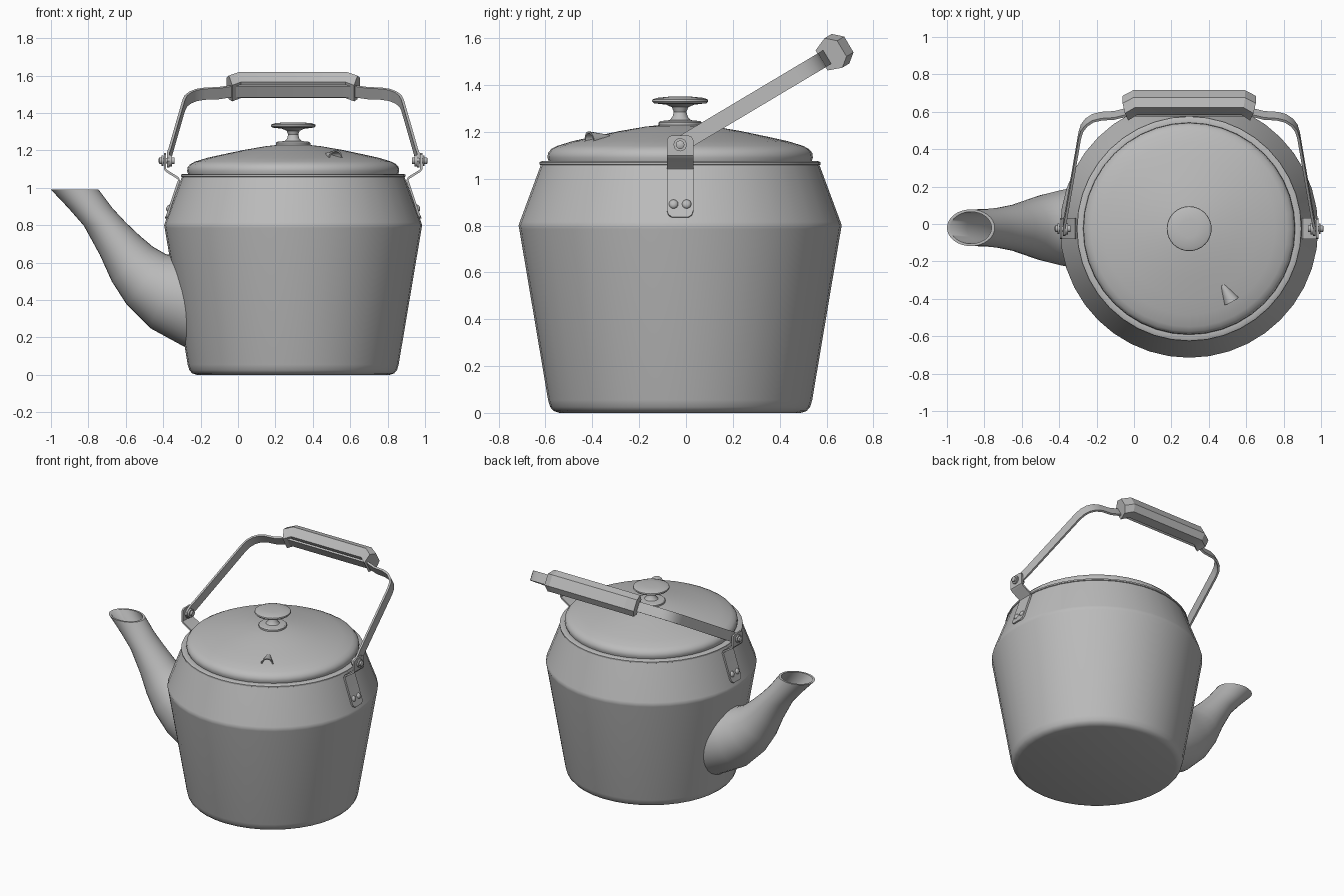
import bpy, bmesh, math
from mathutils import Vector

old = bpy.data.objects.get("Cube")
if old:
    bpy.data.objects.remove(old, do_unlink=True)

CX, CY = 0.295, -0.025          # body axis
PIVOT_Z, TILT = 1.145, math.radians(30.8)
SEG = 40

steel = bpy.data.materials.new("grey_steel")
steel.use_nodes = True
GREY = (0.5, 0.5, 0.5, 1)
steel.diffuse_color = GREY
steel.node_tree.nodes["Principled BSDF"].inputs["Base Color"].default_value = GREY


def loft(name, rings, angle=30, caps=(True, True)):
    """Skin a list of closed rings into one mesh object."""
    bm = bmesh.new()
    rows = [[bm.verts.new(p) for p in ring] for ring in rings]
    n = len(rows[0])
    for a, b in zip(rows, rows[1:]):
        for i in range(n):
            j = (i + 1) % n
            bm.faces.new((a[i], a[j], b[j], b[i]))
    for row, cap in ((rows[0], caps[0]), (rows[-1], caps[1])):
        if cap:
            bm.faces.new(row)
    bmesh.ops.recalc_face_normals(bm, faces=bm.faces)
    mesh = bpy.data.meshes.new(name)
    bm.to_mesh(mesh)
    bm.free()
    obj = bpy.data.objects.new(name, mesh)
    bpy.context.collection.objects.link(obj)
    mesh.materials.append(steel)
    bpy.ops.object.select_all(action="DESELECT")
    obj.select_set(True)
    bpy.context.view_layer.objects.active = obj
    bpy.ops.object.shade_smooth_by_angle(angle=math.radians(angle))
    return obj


def lathe(name, profile, center=(CX, CY, 0), axis=(0, 0, 1), seg=SEG, angle=30):
    """Revolve (radius, height) points about an axis."""
    turn = Vector((0, 0, 1)).rotation_difference(Vector(axis))
    steps = [2 * math.pi * i / seg for i in range(seg)]
    return loft(name, [[Vector(center) + turn @ Vector((r * math.cos(t), r * math.sin(t), h))
                        for t in steps] for r, h in profile], angle)


def strip(name, path, widths, thick, place):
    """Bent flat bar along a 2D path; place(a, b, w) maps it into space."""
    pts = [Vector(p) for p in path]
    rings = []
    for i, (p, w) in enumerate(zip(pts, widths)):
        t = (pts[min(i + 1, len(pts) - 1)] - pts[max(i - 1, 0)]).normalized()
        off = Vector((-t.y, t.x)) * thick / 2
        a, b = p + off, p - off
        rings.append([place(*a, w), place(*a, -w), place(*b, -w), place(*b, w)])
    return loft(name, rings)


# Body, rim and lid
lathe("body", [(0.515, 0), (0.54, 0.008), (0.555, 0.025), (0.564, 0.055),
               (0.687, 0.785), (0.69, 0.8), (0.685, 0.815), (0.595, 1.058)], angle=40)
lathe("rim", [(0.59, 1.055), (0.6, 1.06), (0.6, 1.07), (0.59, 1.075), (0.57, 1.075)])
lathe("lid", [(0.56, 1.07), (0.567, 1.09), (0.564, 1.11), (0.55, 1.127), (0.525, 1.14),
              (0.46, 1.16), (0.37, 1.18), (0.26, 1.203), (0.15, 1.222), (0.06, 1.232)], angle=50)

# Lid knob
lathe("knob", [(0.092, 1.225), (0.092, 1.24), (0.085, 1.246), (0.045, 1.25), (0.032, 1.265),
               (0.027, 1.285), (0.035, 1.305), (0.06, 1.316), (0.112, 1.322), (0.12, 1.33),
               (0.118, 1.338), (0.1, 1.345), (0.05, 1.35)], seg=32)

# Steam vent: a flaring hood, open at its outer end
out = Vector((0.2, -0.36, -0.06)).normalized()
side = out.cross(Vector((0, 0, 1))).normalized()
up = side.cross(out)
base = Vector((0.473, -0.325, 1.175))
vent = []
for d, r in ((0, 0.012), (0.05, 0.027), (0.1, 0.042), (0.1, 0.034), (0.03, 0.012)):
    vent.append([base + out * d + side * r * math.cos(t) + up * r * math.sin(t)
                 for t in (2 * math.pi * i / 16 for i in range(16))])
loft("steam_vent", vent)

# Spout: (lower x, lower z, upper x, upper z, half width)
sections = [(-0.25, 0.13, -0.25, 0.63, 0.22), (-0.36, 0.19, -0.28, 0.63, 0.215),
            (-0.47, 0.25, -0.32, 0.635, 0.2), (-0.594, 0.374, -0.385, 0.645, 0.175),
            (-0.675, 0.5, -0.455, 0.685, 0.148), (-0.738, 0.64, -0.524, 0.743, 0.125),
            (-0.824, 0.797, -0.6, 0.815, 0.108), (-0.91, 0.895, -0.67, 0.89, 0.1),
            (-1.0, 0.99, -0.745, 0.99, 0.098)]


def spout_ring(lx, lz, ux, uz, w, shrink=1.0):
    mid = Vector(((lx + ux) / 2, CY + 0.005, (lz + uz) / 2))
    half = Vector(((ux - lx) / 2, 0, (uz - lz) / 2)) * shrink
    return [mid + half * math.cos(t) + Vector((0, w * shrink * math.sin(t), 0))
            for t in (2 * math.pi * i / 32 for i in range(32))]


inner = [spout_ring(*s, shrink=0.87) for s in reversed(sections[2:])]
loft("spout", [spout_ring(*s) for s in sections] + inner, angle=50)

# Lugs, rivets and pivots on both sides
for s, label in ((1, "left"), (-1, "right")):
    def on_side(r, z, w):
        return Vector((CX + s * r, CY + w, z))

    strip(label + "_lug",
          [(0.68, 0.835), (0.677, 0.845), (0.67, 0.862), (0.61, 1.04), (0.617, 1.053),
           (0.677, 1.09), (0.685, 1.1), (0.685, 1.165), (0.685, 1.178), (0.685, 1.185)],
          [0.035, 0.05, 0.056, 0.056, 0.056, 0.056, 0.056, 0.056, 0.05, 0.035], 0.012, on_side)
    for w in (-0.028, 0.028):
        lathe(label + "_rivet", [(0.02, -0.015), (0.02, 0.006), (0.014, 0.013), (0.006, 0.016)],
              on_side(0.662, 0.89, w), (s, 0, 0.36), 16, 60)
    lathe(label + "_pivot", [(0.018, -0.05), (0.018, -0.036), (0.03, -0.036), (0.03, -0.022),
                             (0.014, -0.02), (0.014, 0.008), (0.028, 0.008), (0.028, 0.018),
                             (0.018, 0.018), (0.018, 0.03), (0.01, 0.034)],
          on_side(0.685, PIVOT_Z, 0), (s, 0, 0), 20)


# Tilted bail handle, drawn in its own plane
def in_bail(x, v, n):
    return Vector((CX + x, CY + v * math.cos(TILT) - n * math.sin(TILT),
                   PIVOT_Z + v * math.sin(TILT) + n * math.cos(TILT)))


half = [(-0.668, -0.034), (-0.668, -0.02), (-0.668, 0.03), (-0.66, 0.07), (-0.585, 0.58),
        (-0.573, 0.625), (-0.55, 0.66), (-0.515, 0.687), (-0.47, 0.7), (-0.4, 0.705), (-0.33, 0.725)]
ends = [0.018, 0.03] + [0.034] * (len(half) - 2)
strip("handle_strap", half + [(-x, v) for x, v in reversed(half)], ends + ends[::-1], 0.014, in_bail)

# Faceted grip with drooping ends
hexagon = [(-0.03, 0.05), (0.03, 0.075), (0.07, 0.038), (0.07, -0.04), (0.03, -0.072), (-0.03, -0.05)]
loft("grip", [[in_bail(x + lean * u, 0.768 - drop + u, n) for u, n in hexagon]
              for x, drop, lean in ((-0.335, 0.035, -0.3), (-0.285, 0, -0.2),
                                    (0.285, 0, 0.2), (0.335, 0.035, 0.3))], angle=20)
